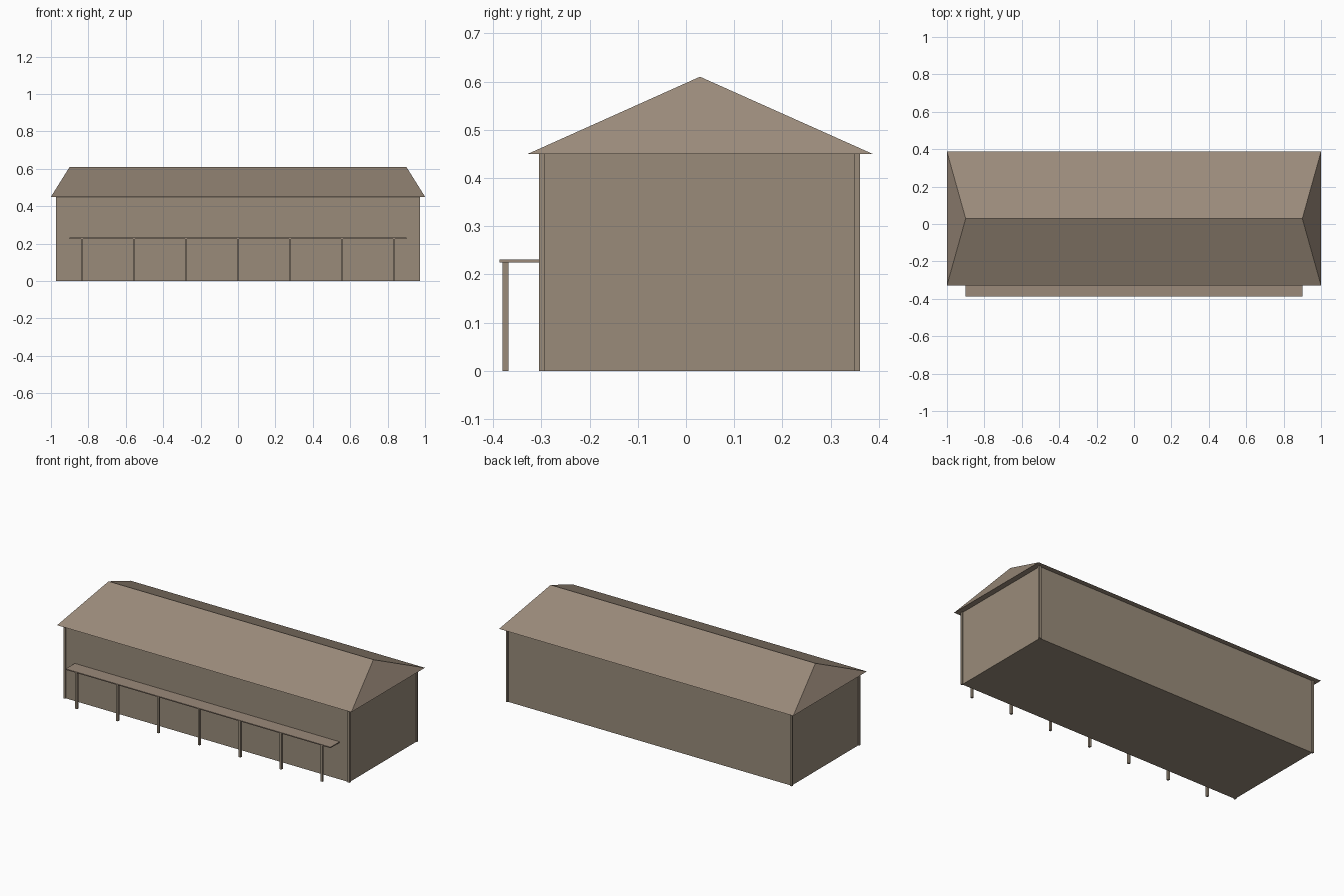
import bpy

if "Cube" in bpy.data.objects:
    bpy.data.objects.remove(bpy.data.objects["Cube"])


def material(name, rgb):
    m = bpy.data.materials.new(name)
    m.diffuse_color = (*rgb, 1.0)
    m.use_nodes = True
    m.node_tree.nodes["Principled BSDF"].inputs["Base Color"].default_value = m.diffuse_color
    return m


WALL = material("warm taupe", (0.32, 0.26, 0.195))
ROOF = material("roof taupe", (0.325, 0.255, 0.195))


def mesh_object(name, verts, faces, mat):
    me = bpy.data.meshes.new(name)
    me.from_pydata(verts, [], faces)
    me.materials.append(mat)
    ob = bpy.data.objects.new(name, me)
    bpy.context.collection.objects.link(ob)
    return ob


def box(name, x0, x1, y0, y1, z0, z1, mat):
    verts = [(x, y, z) for z in (z0, z1) for x, y in ((x0, y0), (x1, y0), (x1, y1), (x0, y1))]
    faces = [(3, 2, 1, 0), (4, 5, 6, 7)]
    faces += [(i, (i + 1) % 4, (i + 1) % 4 + 4, i + 4) for i in range(4)]
    return mesh_object(name, verts, faces, mat)


EAVE = 0.45
WX, WY0, WY1 = 0.966, -0.299, 0.355   # wall planes
R = 0.0063                            # half width of posts

# main hall
box("walls", -WX, WX, WY0, WY1, 0, EAVE, WALL)

# corner posts, standing slightly proud of the walls
for x in (-WX, WX):
    for y in (WY0, WY1):
        box("corner_post", x - R, x + R, y - R, y + R, 0, EAVE, WALL)

# hipped roof with a closed underside
y0, y1, yr = -0.328, 0.387, 0.029
mesh_object("hip_roof",
            [(-1, y0, EAVE), (1, y0, EAVE), (1, y1, EAVE), (-1, y1, EAVE),
             (-0.9, yr, 0.61), (0.9, yr, 0.61)],
            [(3, 2, 1, 0), (0, 1, 5, 4), (2, 3, 4, 5), (1, 2, 5), (3, 0, 4)], ROOF)

# porch canopy along the front
box("porch_canopy", -0.9, 0.9, -0.387, WY0, 0.225, 0.231, ROOF)

# row of seven porch posts
for i in range(7):
    x = (i - 3) * 0.278
    box("porch_post", x - R, x + R, -0.381, -0.368, 0, 0.225, WALL)
